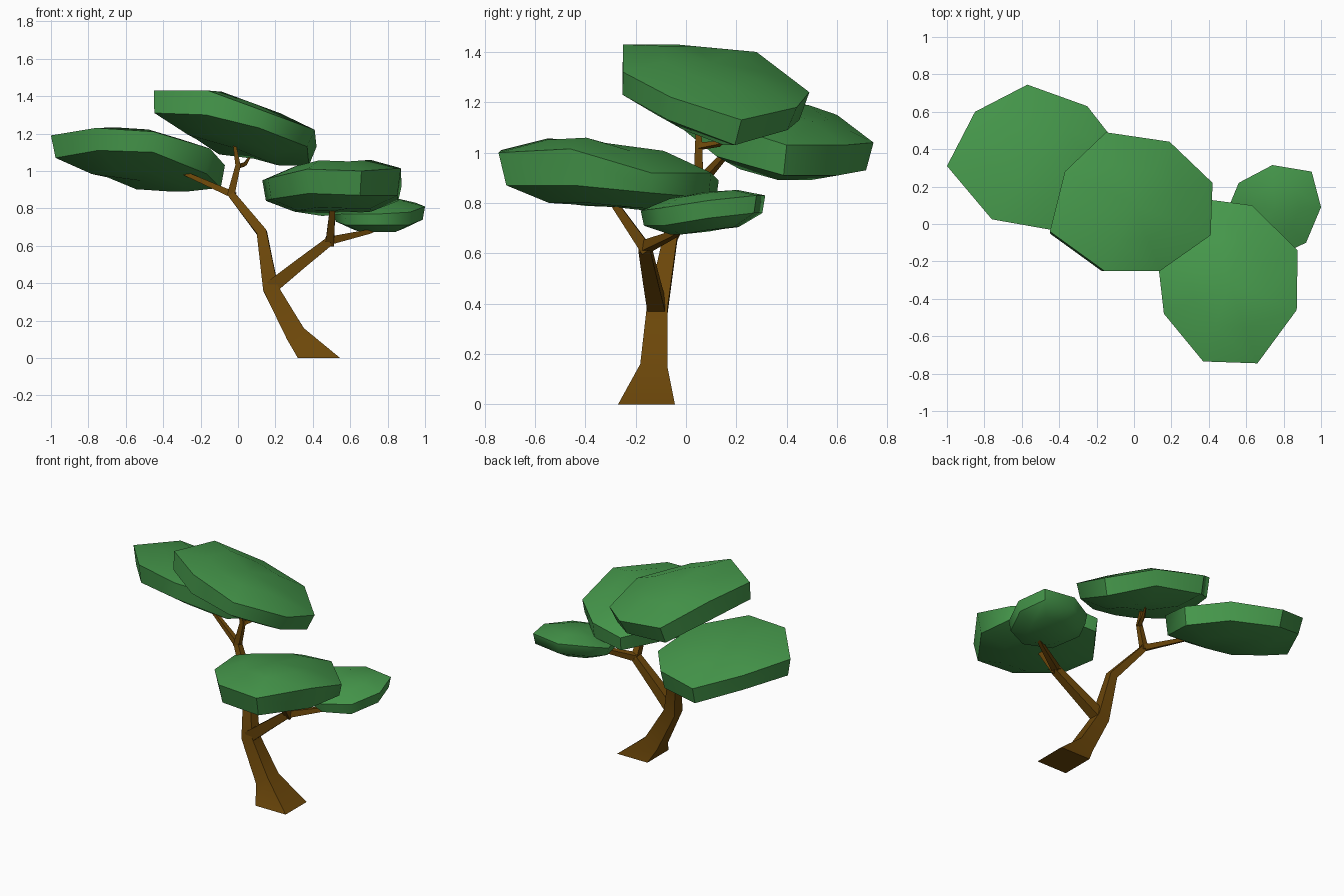
import bpy, bmesh, math
from mathutils import Vector

if "Cube" in bpy.data.objects:
    bpy.data.objects.remove(bpy.data.objects["Cube"])


def material(name, rgb):
    m = bpy.data.materials.new(name)
    m.diffuse_color = (*rgb, 1)
    m.use_nodes = True
    m.node_tree.nodes["Principled BSDF"].inputs["Base Color"].default_value = m.diffuse_color
    return m


GREEN = material("leaf green", (0.060, 0.312, 0.070))
BROWN = material("bark brown", (0.150, 0.063, 0.003))


def finish(bm, name, mat, angle):
    bmesh.ops.recalc_face_normals(bm, faces=bm.faces[:])
    me = bpy.data.meshes.new(name)
    bm.to_mesh(me)
    bm.free()
    me.materials.append(mat)
    ob = bpy.data.objects.new(name, me)
    bpy.context.collection.objects.link(ob)
    bpy.ops.object.select_all(action='DESELECT')
    ob.select_set(True)
    bpy.context.view_layer.objects.active = ob
    bpy.ops.object.shade_smooth_by_angle(angle=math.radians(angle))
    return ob


def bridge(bm, a, b):
    n = len(a)
    for i in range(n):
        bm.faces.new((a[i], a[(i + 1) % n], b[(i + 1) % n], b[i]))


# Leaf pad: eight-sided rim (x, y, upper z, lower z), domed top, rounded belly
def leaf_pad(name, rim, bulge, drop, shift):
    bm = bmesh.new()
    upper = [Vector((x, y, zt)) for x, y, zt, zb in rim]
    centre = sum(upper, Vector()) / len(rim)
    lower = []
    for x, y, zt, zb in rim:
        p = Vector((x, y, zb))
        p.x += (centre.x - x) * 0.05 + shift[0]
        p.y += (centre.y - y) * 0.05 + shift[1]
        lower.append(p)
    low_centre = sum(lower, Vector()) / len(rim)
    top = [p.lerp(centre, 0.45) + Vector((0, 0, bulge)) for p in upper]
    belly = [p.lerp(low_centre, 0.42) - Vector((0, 0, drop)) for p in lower]
    rings = [[bm.verts.new(p) for p in r] for r in (top, upper, lower, belly)]
    for a, b in zip(rings, rings[1:]):
        bridge(bm, a, b)
    for ring, c, dz in ((rings[0], centre, bulge + 0.01), (rings[3], low_centre, -drop)):
        tip = bm.verts.new(c + Vector((0, 0, dz)))
        for i in range(len(ring)):
            bm.faces.new((ring[i], ring[(i + 1) % len(ring)], tip))
    return finish(bm, name, GREEN, 50)


# Tapering square limb along (x, y, z, half width) points
def limb(name, path, sides=4, flat_start=False):
    bm = bmesh.new()
    pts = [Vector(p[:3]) for p in path]
    rings = []
    for i, p in enumerate(pts):
        t = (pts[min(i + 1, len(pts) - 1)] - pts[max(i - 1, 0)]).normalized()
        if flat_start and i == 0:
            t = Vector((0, 0, 1))
        u = Vector((0, 1, 0)).cross(t).normalized()
        v = t.cross(u)
        ring = []
        for k in range(sides):
            a = 2 * math.pi * (k + 0.5) / sides
            r = path[i][3] * math.sqrt(2)
            ring.append(bm.verts.new(p + (u * math.cos(a) + v * math.sin(a)) * r))
        rings.append(ring)
    for a, b in zip(rings, rings[1:]):
        bridge(bm, a, b)
    bm.faces.new(rings[0])
    bm.faces.new(rings[-1])
    return finish(bm, name, BROWN, 30)


# Trunk, continuing into the left bough
limb("trunk", [(0.433, -0.157, 0, 0.113), (0.31, -0.128, 0.125, 0.054),
               (0.175, -0.115, 0.37, 0.041), (0.128, -0.06, 0.67, 0.027),
               (-0.035, 0.05, 0.875, 0.019)], flat_start=True)
# Boughs and twigs
limb("left_branch", [(-0.02, 0.045, 0.87, 0.018), (-0.28, 0.15, 0.985, 0.011),
                     (-0.36, 0.20, 1.03, 0.008)])
limb("top_branch", [(-0.04, 0.05, 0.865, 0.020), (0.0, 0.05, 1.03, 0.014),
                    (-0.02, 0.05, 1.15, 0.008)])
limb("top_twig", [(0.0, 0.05, 1.025, 0.012), (0.035, 0.13, 1.035, 0.009),
                  (0.06, 0.18, 1.07, 0.005)])
limb("right_branch", [(0.18, -0.115, 0.38, 0.036), (0.33, -0.14, 0.50, 0.030),
                      (0.49, -0.165, 0.625, 0.024)])
limb("front_branch", [(0.49, -0.155, 0.61, 0.023), (0.505, -0.28, 0.79, 0.015),
                      (0.51, -0.31, 0.84, 0.010)])
limb("far_right_branch", [(0.48, -0.165, 0.625, 0.022), (0.70, -0.05, 0.675, 0.012),
                          (0.79, 0.0, 0.71, 0.008)])

# Foliage
leaf_pad("left_foliage", [
    (-1.0, 0.31, 1.19, 1.07), (-0.85, 0.60, 1.15, 1.04), (-0.57, 0.745, 1.04, 0.93),
    (-0.25, 0.63, 1.03, 0.91), (-0.07, 0.40, 1.03, 0.91), (-0.15, 0.12, 1.12, 0.985),
    (-0.45, -0.03, 1.21, 1.10), (-0.76, 0.025, 1.23, 1.11)], 0.05, 0.06, (0, -0.01))
leaf_pad("top_foliage", [
    (-0.45, -0.04, 1.43, 1.31), (-0.16, -0.25, 1.43, 1.30), (0.14, -0.25, 1.32, 1.23),
    (0.41, -0.06, 1.22, 1.13), (0.42, 0.22, 1.13, 1.03), (0.19, 0.44, 1.18, 1.09),
    (-0.15, 0.49, 1.24, 1.13), (-0.37, 0.28, 1.40, 1.27)], 0.055, 0.065, (-0.02, -0.02))
leaf_pad("front_foliage", [
    (0.16, -0.48, 0.96, 0.85), (0.37, -0.735, 1.01, 0.88), (0.66, -0.745, 1.0, 0.87),
    (0.87, -0.46, 1.015, 0.87), (0.875, -0.14, 0.92, 0.84), (0.63, 0.10, 0.92, 0.82),
    (0.40, 0.13, 0.89, 0.80), (0.13, -0.22, 0.95, 0.84)], 0.07, 0.06, (0, 0.01))
leaf_pad("right_foliage", [
    (0.51, 0.10, 0.78, 0.73), (0.56, 0.22, 0.82, 0.75), (0.74, 0.315, 0.83, 0.76),
    (0.95, 0.28, 0.83, 0.76), (1.0, 0.09, 0.81, 0.74), (0.92, -0.10, 0.78, 0.71),
    (0.75, -0.18, 0.77, 0.71), (0.57, -0.10, 0.77, 0.71)], 0.035, 0.045, (0, 0))
